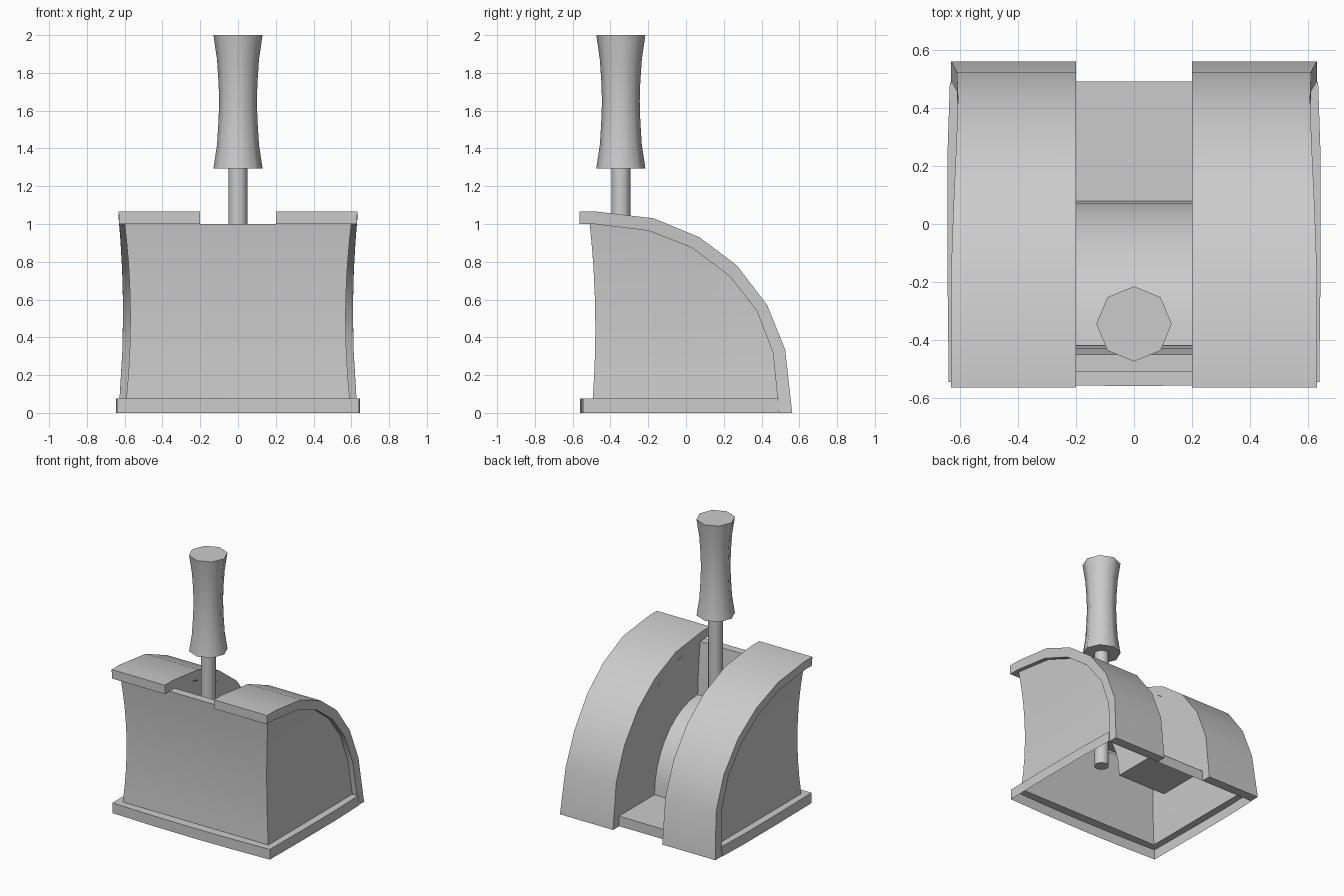
import bpy, bmesh, math

if "Cube" in bpy.data.objects:
    bpy.data.objects.remove(bpy.data.objects["Cube"])

grey = bpy.data.materials.new("light_grey")
grey.diffuse_color = (0.6, 0.6, 0.6, 1)
grey.use_nodes = True
grey.node_tree.nodes["Principled BSDF"].inputs["Base Color"].default_value = grey.diffuse_color


def make(name, verts, faces, angle=35):
    """Mesh object from points and faces, welded and smooth shaded below an angle."""
    me = bpy.data.meshes.new(name)
    me.from_pydata(verts, [], faces)
    bm = bmesh.new()
    bm.from_mesh(me)
    bmesh.ops.remove_doubles(bm, verts=bm.verts, dist=1e-4)
    bmesh.ops.recalc_face_normals(bm, faces=bm.faces)
    bm.to_mesh(me)
    bm.free()
    ob = bpy.data.objects.new(name, me)
    bpy.context.collection.objects.link(ob)
    me.materials.append(grey)
    bpy.ops.object.select_all(action='DESELECT')
    ob.select_set(True)
    bpy.context.view_layer.objects.active = ob
    bpy.ops.object.shade_smooth_by_angle(angle=math.radians(angle))
    return ob


def loft(rows, closed=False):
    """Quads joining successive rows of equal length."""
    n = len(rows[0])
    verts = [p for r in rows for p in r]
    faces = []
    for i in range(len(rows) - 1):
        for j in range(n if closed else n - 1):
            k = (j + 1) % n
            faces.append((i * n + j, i * n + k, (i + 1) * n + k, (i + 1) * n + j))
    return verts, faces


# Side profiles (y, z) of the curved rails
outer = [(-.565, 1.065), (-.47, 1.065), (-.17, 1.03), (.07, .93),
         (.27, .78), (.43, .57), (.525, .335), (.562, 0)]
inner = [(-.565, 1.0), (-.49, 1.0), (-.2, .965), (.03, .875),
         (.23, .725), (.375, .54), (.46, .32), (.492, 0)]


def rail_x(z):
    return min(.632, .608 + .024 * ((z - .53) / .5) ** 2)


def body_x(z):
    return .57 + .03 * ((z - .5) / .5) ** 2


def front_y(z):
    return -.48 - .03 * ((z - .45) / .55) ** 2


def arc_y(z):
    """Back edge of the body: the inner rail curve at height z."""
    for (y0, z0), (y1, z1) in zip(inner[1:], inner[2:]):
        if z1 <= z <= z0:
            return y0 + (y1 - y0) * (z0 - z) / (z0 - z1)
    return inner[1][0]


def arc_z(y):
    for (y0, z0), (y1, z1) in zip(inner, inner[1:]):
        if y0 <= y <= y1:
            return z0 + (z1 - z0) * (y - y0) / (y1 - y0)
    return 0


levels = [.075, .2, .32, .43, .54, .63, .725, .8, .875, .965, 1.0]
SLOT = .2

for s, side in ((1, "right"), (-1, "left")):
    # Rails: closed curved bands over each half of the body
    rows = []
    for (yo, zo), (yi, zi) in zip(outer, inner):
        rows.append([(s * SLOT, yo, zo), (s * rail_x(zo), yo, zo),
                     (s * rail_x(zi), yi, zi), (s * SLOT, yi, zi)])
    v, f = loft(rows, True)
    f += [(0, 1, 2, 3), tuple(len(v) - 4 + i for i in range(4))]
    make(side + "_rail", v, f)

    # Outer side panels, bowed inward
    rows = [[(s * body_x(z), front_y(z), z), (s * body_x(z), arc_y(z), z)] for z in levels]
    make(side + "_panel", *loft(rows))

# Front panel with a rounded-back inner lip showing in the slot
make("front_panel", *loft([[(-body_x(z), front_y(z), z), (body_x(z), front_y(z), z)] for z in levels]))
lip = [(-.51, 1.0), (-.45, 1.0), (-.43, .8), (-.42, .6)]
make("front_lip", *loft([[(-SLOT, y, z), (SLOT, y, z)] for y, z in lip]))

# Drum under the lever and the slot floor behind it
drum = [(-.42 + .5 * math.sin(math.radians(a)), .075 + .545 * math.cos(math.radians(a)))
        for a in range(0, 91, 10)]
make("drum", *loft([[(-SLOT, y, z), (SLOT, y, z)] for y, z in drum]))
make("slot_floor", *loft([[(-SLOT, y, .075), (SLOT, y, .075)] for y in (.08, .492)]))

# Slot walls between drum, floor and rail curve
bottom = [(-.5, 1.0), (-.45, 1.0), (-.43, .8)] + drum + [(.23, .075), (.375, .075), (.46, .075), (.488, .075)]
for s, side in ((1, "right"), (-1, "left")):
    rows = [[(s * SLOT, y, z), (s * SLOT, y, max(z, arc_z(y)))] for y, z in bottom]
    make(side + "_slot_wall", *loft(rows))

# Base: thin skirt with slightly bowed edges, and a ledge in to the body
ring = [(.636, .49), (.644, .25), (.645, -.1), (.64, -.545), (.3, -.556), (0, -.56)]
ring += [(-x, y) for x, y in reversed(ring[:-1])]
bx, fy = body_x(.075), front_y(.075)
inset = [(bx, .484), (bx, .25), (bx, -.1), (bx, fy), (.3, fy), (0, fy)]
inset += [(-x, y) for x, y in reversed(inset[:-1])]
make("base_skirt", *loft([[(x, y, 0) for x, y in ring],
                          [(x, y, .075) for x, y in ring],
                          [(x, y, .075) for x, y in inset]]))
make("base_back_edge", *loft([[(-.636, .49, z), (.636, .49, z)] for z in (0, .075)]))


# Lever: stem and flared grip
def lathe(name, profile, sides):
    rows = [[(r * math.cos(2 * math.pi * i / sides), -.345 + r * math.sin(2 * math.pi * i / sides), z)
             for i in range(sides)] for r, z in profile]
    v, f = loft(rows, True)
    f += [tuple(range(sides)), tuple(len(v) - sides + i for i in range(sides))]
    return make(name, v, f, 50)


lathe("lever_stem", [(.05, .41), (.05, 1.3)], 12)
lathe("lever_grip", [(.13, 1.295), (.111, 1.42), (.103, 1.55), (.1, 1.65),
                     (.103, 1.75), (.111, 1.87), (.13, 2.0)], 8)
